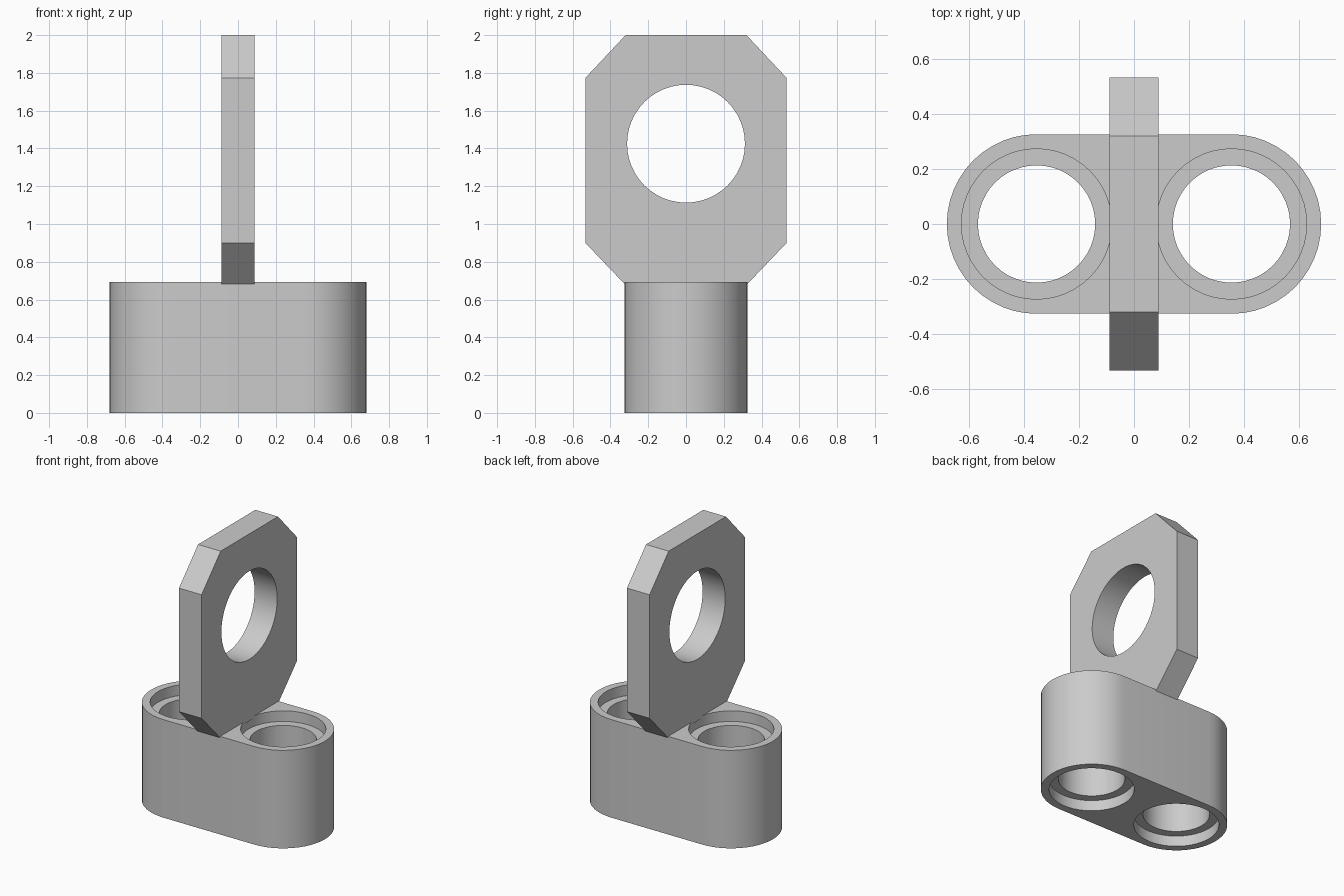
import bpy
import bmesh
from math import radians, cos, sin, pi
from mathutils import Matrix

if "Cube" in bpy.data.objects:
    bpy.data.objects.remove(bpy.data.objects["Cube"], do_unlink=True)

GREY = (0.6, 0.6, 0.6, 1)
mat = bpy.data.materials.new("light grey plastic")
mat.use_nodes = True
mat.diffuse_color = GREY
mat.node_tree.nodes["Principled BSDF"].inputs["Base Color"].default_value = GREY

SEGMENTS = 48
PITCH = 0.354      # hole distance from the centre
RADIUS = 0.326     # rounded end radius
HEIGHT = 0.693
RECESS = 0.075


def add_object(name, bm):
    bmesh.ops.recalc_face_normals(bm, faces=bm.faces)
    mesh = bpy.data.meshes.new(name)
    bm.to_mesh(mesh)
    bm.free()
    mesh.materials.append(mat)
    obj = bpy.data.objects.new(name, mesh)
    bpy.context.collection.objects.link(obj)
    return obj


def prism(name, points, offset):
    """Extrude a closed 3D outline along the offset."""
    bm = bmesh.new()
    face = bm.faces.new([bm.verts.new(p) for p in points])
    top = bmesh.ops.extrude_face_region(bm, geom=[face])["geom"]
    bmesh.ops.translate(bm, vec=offset,
                        verts=[v for v in top if isinstance(v, bmesh.types.BMVert)])
    return add_object(name, bm)


def cut_cylinder(target, radius, depth, centre, axis="Z"):
    """Cut a round hole and discard the cutter."""
    bm = bmesh.new()
    turn = Matrix.Rotation(radians(90), 4, "Y") if axis == "X" else Matrix()
    bmesh.ops.create_cone(bm, cap_ends=True, segments=SEGMENTS, radius1=radius,
                          radius2=radius, depth=depth,
                          matrix=Matrix.Translation(centre) @ turn)
    cutter = add_object("hole_cutter", bm)
    cutter.hide_render = True
    mod = target.modifiers.new("hole", "BOOLEAN")
    mod.operation = "DIFFERENCE"
    mod.solver = "EXACT"
    mod.object = cutter
    bpy.context.view_layer.objects.active = target
    bpy.ops.object.modifier_apply(modifier=mod.name)
    bpy.data.objects.remove(cutter, do_unlink=True)


# Base block with two rounded ends
outline = []
for side, start in ((1, -pi / 2), (-1, pi / 2)):
    for i in range(SEGMENTS // 2 + 1):
        a = start + 2 * pi * i / SEGMENTS
        outline.append((side * PITCH + RADIUS * cos(a), RADIUS * sin(a), 0))
base = prism("base_block", outline, (0, 0, HEIGHT))

# Through holes, recessed at both ends
for x in (-PITCH, PITCH):
    cut_cylinder(base, 0.213, 2, (x, 0, HEIGHT / 2))
    for z in (0, HEIGHT):
        cut_cylinder(base, 0.273, 2 * RECESS, (x, 0, z))

# Upright plate with chamfered corners and a large eye
half = [(0.32, 0.677), (0.533, 0.9), (0.533, 1.773), (0.32, 2)]
loop = half + [(-y, z) for y, z in reversed(half)]
plate = prism("upright_plate", [(-0.0885, y, z) for y, z in loop], (0.177, 0, 0))
cut_cylinder(plate, 0.312, 1, (0, 0, 1.425), "X")

# Smooth the round walls, keep the rims sharp
for obj in (base, plate):
    bpy.ops.object.select_all(action="DESELECT")
    obj.select_set(True)
    bpy.context.view_layer.objects.active = obj
    bpy.ops.object.shade_smooth_by_angle(angle=radians(30))
